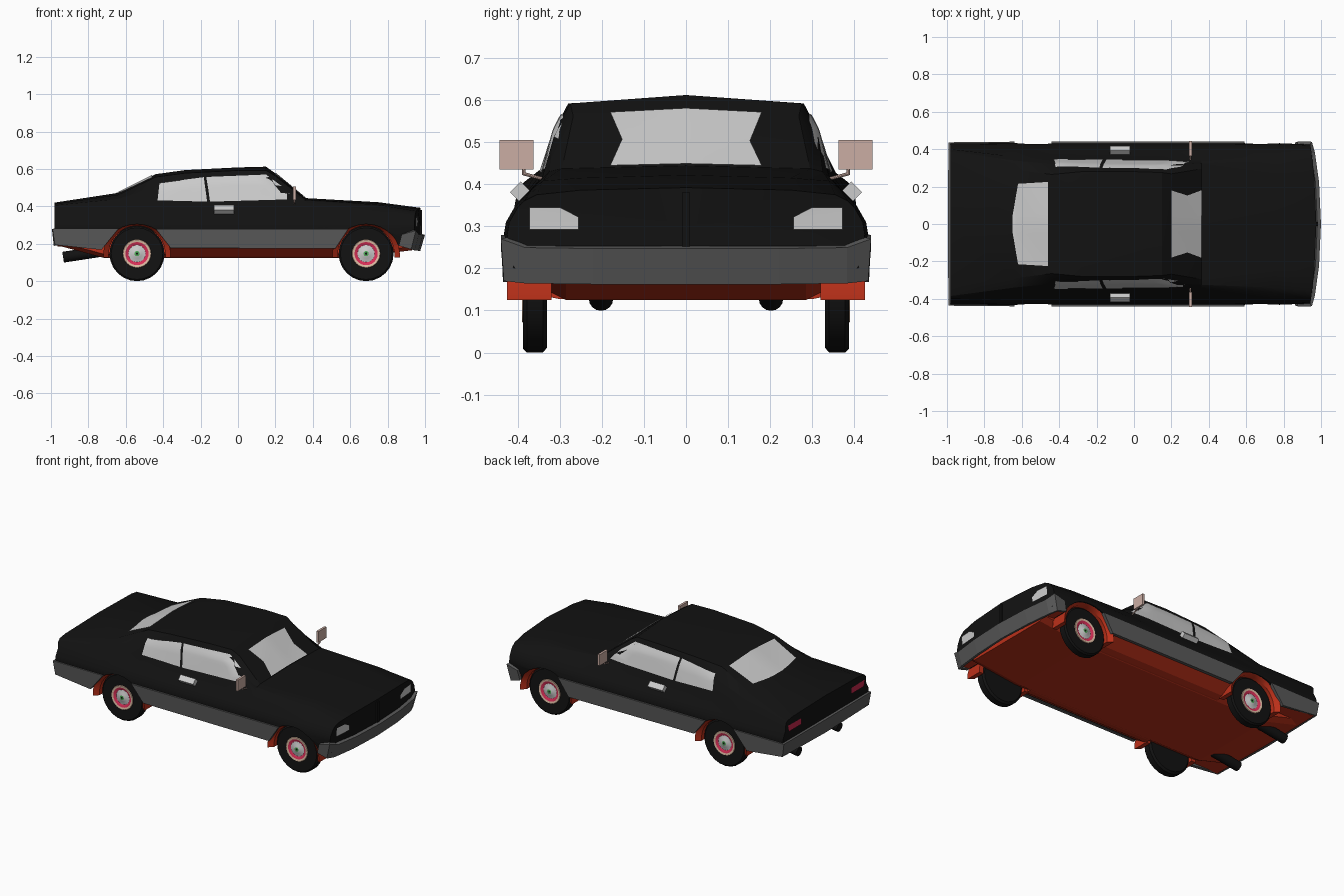
import bpy, bmesh, math
from mathutils import Vector, Matrix
from mathutils.bvhtree import BVHTree

if "Cube" in bpy.data.objects:
    bpy.data.objects.remove(bpy.data.objects["Cube"])


def mat(name, r, g, b):
    m = bpy.data.materials.new(name)
    m.diffuse_color = (r, g, b, 1)
    m.use_nodes = True
    m.node_tree.nodes["Principled BSDF"].inputs["Base Color"].default_value = m.diffuse_color
    return m


BLACK = mat("black_paint", .006, .006, .006)
DARK = mat("dark_grey", .10, .10, .10)
RED = mat("red_underbody", .5, .03, .01)
TAIL = mat("tail_red", .55, .02, .07)
TAN = mat("tan", .75, .52, .38)
PINK = mat("pink_red", .7, .03, .1)
SILVER = mat("silver", .6, .6, .6)
GREEN = mat("green", .08, .4, .1)
MIRROR = mat("mirror_shell", .6, .42, .37)


def obj(name, bm, mats=(), mirror=False, smooth=True):
    bmesh.ops.recalc_face_normals(bm, faces=bm.faces)
    me = bpy.data.meshes.new(name)
    bm.to_mesh(me)
    bm.free()
    for m in mats:
        me.materials.append(m)
    o = bpy.data.objects.new(name, me)
    bpy.context.collection.objects.link(o)
    if mirror:
        md = o.modifiers.new("mirror", 'MIRROR')
        md.use_axis = (False, True, False)
    if smooth:
        smooth_it(o)
    return o


def smooth_it(o):
    bpy.ops.object.select_all(action='DESELECT')
    o.select_set(True)
    bpy.context.view_layer.objects.active = o
    bpy.ops.object.shade_smooth_by_angle(angle=math.radians(28))


def loft(sections):
    """Closed skin through half sections (centre line first and last), fan capped."""
    bm = bmesh.new()
    rings = []
    for half in sections:
        full = list(half) + [(x, -y, z) for x, y, z in half[-2:0:-1]]
        rings.append([bm.verts.new(p) for p in full])
    n = len(rings[0])
    for a, b in zip(rings, rings[1:]):
        for i in range(n):
            j = (i + 1) % n
            bm.faces.new((a[i], a[j], b[j], b[i]))
    for r in (rings[0], rings[-1]):
        lo, hi = r[0].co, r[len(sections[0]) - 1].co
        c = bm.verts.new((lo + hi) / 2)
        for i in range(n):
            bm.faces.new((r[i], r[(i + 1) % n], c))
    bmesh.ops.recalc_face_normals(bm, faces=bm.faces)
    return bm


def strip(name, tops, bottoms, m):
    """Thick mirrored band between a top and a bottom path."""
    bm = bmesh.new()
    t = [bm.verts.new(p) for p in tops]
    b = [bm.verts.new(p) for p in bottoms]
    for i in range(len(t) - 1):
        bm.faces.new((t[i], t[i + 1], b[i + 1], b[i]))
    o = obj(name, bm, [m], mirror=True, smooth=False)
    s = o.modifiers.new("solid", 'SOLIDIFY')
    s.thickness, s.offset = .02, 0
    return o


def cyl(bm, p, q, r, seg=20):
    p, q = Vector(p), Vector(q)
    rot = (q - p).to_track_quat('Z', 'Y').to_matrix().to_4x4()
    return bmesh.ops.create_cone(bm, cap_ends=True, segments=seg, radius1=r, radius2=r,
                                 depth=(q - p).length,
                                 matrix=Matrix.Translation((p + q) / 2) @ rot)['verts']


def box(name, loc, size, m=None, tilt=0, mirror=True):
    bm = bmesh.new()
    mx = Matrix.Translation(loc) @ Matrix.Rotation(tilt, 4, 'X') @ Matrix.Diagonal((*size, 1))
    bmesh.ops.create_cube(bm, size=1, matrix=mx)
    return obj(name, bm, [m] if m else [], mirror, False)


# Body shell: x, half width, bottom, shoulder y z, pillar y z, roof edge y z, top
SECT = [(-.98, .425, .20, .40, .39, .385, .405, .33, .413, .42),
        (-.64, .428, .19, .36, .42, .34, .44, .29, .462, .472),
        (-.44, .425, .18, .345, .425, .32, .50, .265, .557, .572),
        (-.28, .425, .18, .342, .42, .314, .52, .28, .578, .594),
        (0, .425, .18, .34, .42, .312, .53, .28, .592, .608),
        (.15, .425, .18, .34, .42, .312, .53, .275, .592, .612),
        (.20, .425, .18, .34, .42, .315, .51, .268, .562, .576),
        (.36, .425, .18, .342, .415, .325, .43, .295, .437, .444),
        (.75, .428, .18, .365, .39, .34, .408, .25, .415, .422),
        (.975, .42, .20, .385, .36, .355, .375, .25, .386, .392)]
halves = []
for x, w, zb, sy, sz, py, pz, ry, rz, zt in SECT:
    pts = [(0, zb), (w - .01, zb), (w + .005, .28), (w, .31), (w - .02, .345),
           (sy, sz), (py, pz), (ry, rz), (0, zt)]
    k = .18 if x > .9 else 0
    halves.append([(x - k * y * y, y, z) for y, z in pts])
bm = loft(halves)
tree = BVHTree.FromBMesh(bm)
body = obj("body_shell", bm, [BLACK], smooth=False)

# Wheel arch openings
AXLES = (-.54, .685)
bm = bmesh.new()
for ax in AXLES:
    for s in (-1, 1):
        v = cyl(bm, (ax, s * .32, 0), (ax, s * .55, 0), .18, 28)
        for p in v:
            p.co.z = p.co.z * .165 / .18 + .14
cutter = obj("arch_cutter", bm, smooth=False)
cutter.hide_render = True
cutter.hide_set(True)
md = body.modifiers.new("arches", 'BOOLEAN')
md.object, md.operation, md.solver = cutter, 'DIFFERENCE', 'EXACT'
bpy.context.view_layer.objects.active = body
bpy.ops.object.modifier_apply(modifier="arches")
smooth_it(body)

# Red arch liners
for name, ax in zip(("rear_arch_liner", "front_arch_liner"), AXLES):
    bm = bmesh.new()
    prev = None
    for i in range(17):
        a = math.radians(-5 + 190 * i / 16)
        ring = [bm.verts.new((ax + r * math.cos(a), y, .14 + rz * math.sin(a)))
                for r, rz, y in ((.181, .167, .32), (.181, .167, .425),
                                 (.152, .156, .40), (.152, .156, .32))]
        if prev:
            for j in range(4):
                k = (j + 1) % 4
                bm.faces.new((prev[j], prev[k], ring[k], ring[j]))
        else:
            bm.faces.new(ring)
        prev = ring
    bm.faces.new(prev)
    obj(name, bm, [RED], mirror=True)

# Red floor and the wider sill between the wheels
obj("floor_pan", loft([[(x, 0, z), (x, .285, z), (x, .325, z + .02), (x, .325, .26), (x, 0, .26)]
                       for x, z in ((-.96, .19), (-.72, .125), (.6, .125), (.93, .165))]),
    [RED], smooth=False)
obj("sill_pan", loft([[(x, 0, .127), (x, .30, .127), (x, .34, .135), (x, .425, .19), (x, 0, .25)]
                      for x in (-.365, .515)]), [RED], smooth=False)
for s, name in ((-1, "rear_valance"), (1, "front_valance")):
    x0, x1 = (-.965, -.725) if s < 0 else (.865, .93)
    obj(name, loft([[(x, 0, .185), (x, .42, .19), (x, .42, .22), (x, 0, .22)] for x in (x0, x1)]),
        [RED], smooth=False)

# Bumpers and side skirts
strip("front_bumper",
      [(.99, 0, .25), (.98, .22, .25), (.958, .38, .252), (.945, .432, .272), (.875, .43, .25)],
      [(.965, 0, .165), (.955, .22, .165), (.935, .38, .167), (.92, .425, .172), (.86, .425, .19)],
      DARK)
strip("rear_bumper", [(-.985, 0, .28), (-.985, .43, .28), (-.64, .43, .28)],
      [(-.975, 0, .19), (-.972, .425, .195), (-.73, .425, .168)], DARK)
strip("side_skirt", [(-.44, .43, .28), (.59, .43, .28)],
      [(-.36, .425, .178), (.52, .425, .174)], DARK)


def panel(name, rows, axis, m=None, mirror=False, n=8, sub=4):
    """Grid laid on the body: rows of (a, b) -> (a, b), cast along y, z or +-x."""
    place = {'y': lambda a, b: ((a, 2, b), (0, -1, 0)),
             'z': lambda a, b: ((a, b, 2), (0, 0, -1)),
             'x': lambda a, b: ((2, a, b), (-1, 0, 0)),
             '-x': lambda a, b: ((-2, a, b), (1, 0, 0))}[axis]
    R = [(Vector(p), Vector(q)) for p, q in rows]
    lines = [R[0]]
    for u, v in zip(R, R[1:]):
        lines += [(u[0].lerp(v[0], t / sub), u[1].lerp(v[1], t / sub)) for t in range(1, sub + 1)]
    bm = bmesh.new()
    grid = []
    for p, q in lines:
        row = []
        for i in range(n + 1):
            o, d = map(Vector, place(*p.lerp(q, i / n)))
            hit = tree.ray_cast(o, d)[0]
            row.append(bm.verts.new(hit - d * .005))
        grid.append(row)
    for a, b in zip(grid, grid[1:]):
        for i in range(n):
            bm.faces.new((a[i], a[i + 1], b[i + 1], b[i]))
    o = obj(name, bm, [m] if m else [], mirror)
    return o


# Glass and lamps
panel("rear_side_window", [((-.43, .432), (-.165, .425)), ((-.42, .525), (-.183, .556))], 'y', mirror=True)
panel("front_side_window", [((-.15, .425), (.30, .438)), ((-.16, .50), (.245, .50)),
                            ((-.17, .557), (.15, .57))], 'y', mirror=True)
panel("windshield", [((.20, -.18), (.20, .18)), ((.285, -.152), (.285, .152)),
                     ((.36, -.18), (.36, .18))], 'z')
panel("rear_window", [((-.46, -.225), (-.46, .225)), ((-.62, -.215), (-.62, .215)),
                      ((-.65, -.04), (-.65, .04))], 'z')
panel("headlight", [((.255, .292), (.372, .292)), ((.255, .322), (.372, .322)),
                    ((.30, .345), (.372, .345))], 'x', mirror=True)
panel("tail_light", [((.25, .335), (.375, .335)), ((.25, .372), (.385, .375))], '-x', TAIL, True)
box("grille_ridge", (.978, 0, .315), (.012, .02, .13), BLACK, mirror=False)

# Wheels: lathe outline (radius, y) with a material for each band
PROFILE = [(0, .33), (.135, .33), (.147, .34), (.147, .378), (.138, .387), (.076, .387),
           (.074, .39), (.062, .389), (.046, .382), (.026, .386), (.014, .392), (.006, .392), (0, .39)]
BANDS = [0, 0, 0, 0, 0, 1, 1, 2, 3, 3, 4, 0]
for name, ax in zip(("rear_wheel", "front_wheel"), AXLES):
    bm = bmesh.new()
    seg = 24
    rings = [[bm.verts.new((ax + r * math.cos(2 * math.pi * i / seg), y,
                            .147 + r * math.sin(2 * math.pi * i / seg))) for i in range(seg)]
             for r, y in PROFILE]
    for a, b, mi in zip(rings, rings[1:], BANDS):
        for i in range(seg):
            j = (i + 1) % seg
            bm.faces.new((a[i], a[j], b[j], b[i])).material_index = mi
    bmesh.ops.remove_doubles(bm, verts=bm.verts, dist=.0002)
    obj(name, bm, [BLACK, TAN, PINK, SILVER, GREEN], mirror=True)

# Exhausts, door handles, wing mirrors
bm = bmesh.new()
cyl(bm, (-.935, .202, .128), (-.66, .202, .17), .029, 16)
obj("exhaust_pipe", bm, [BLACK], mirror=True)
box("door_handle", (-.075, .395, .383), (.105, .036, .03), None, math.radians(-45))
box("mirror_head", (.302, .403, .47), (.014, .08, .07), MIRROR)
bm = bmesh.new()
cyl(bm, (.302, .33, .41), (.302, .386, .425), .004, 8)
cyl(bm, (.302, .386, .422), (.302, .386, .44), .004, 8)
obj("mirror_arm", bm, [MIRROR], mirror=True)
